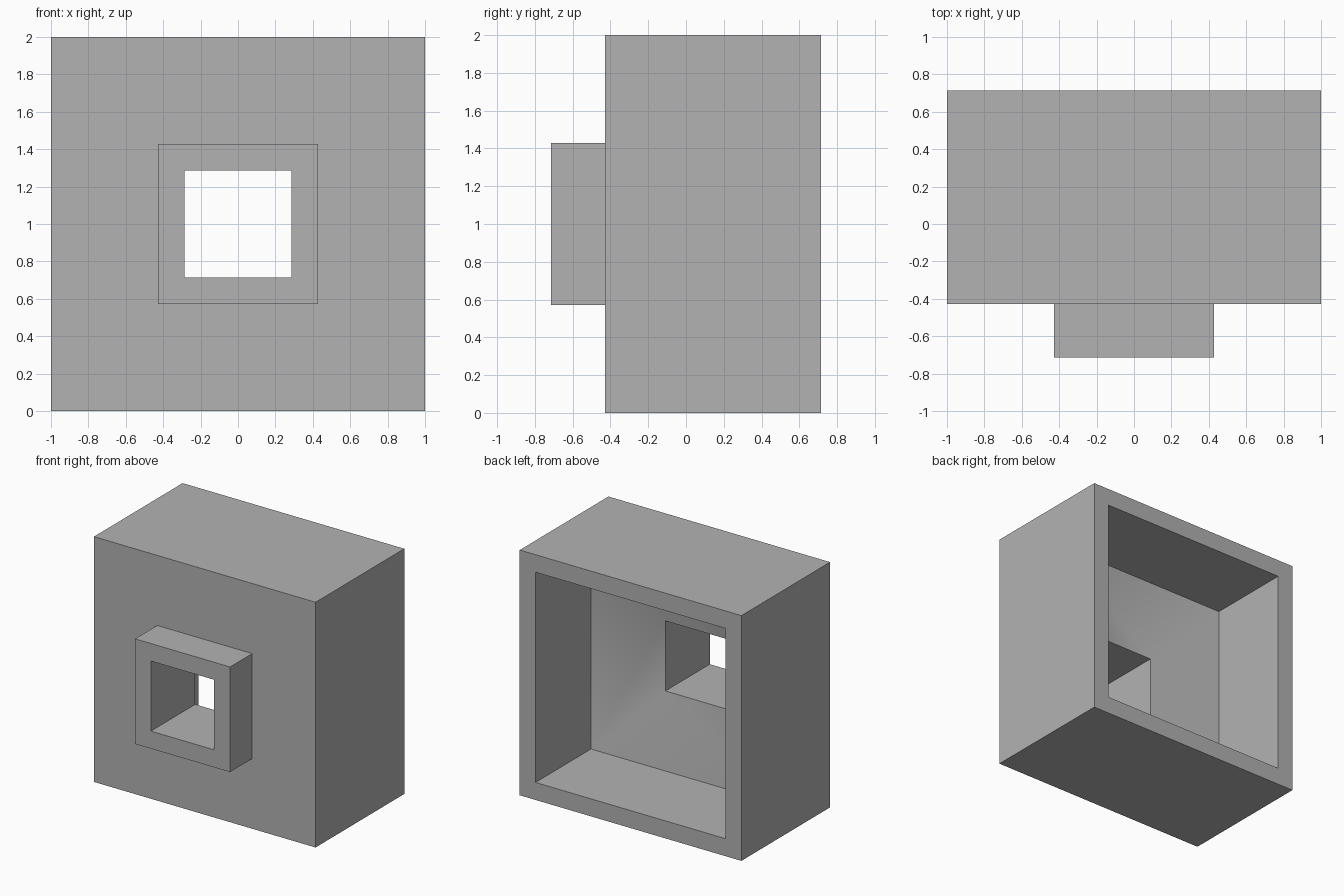
import bpy
import bmesh

cube = bpy.data.objects.get("Cube")
if cube:
    bpy.data.objects.remove(cube, do_unlink=True)

UNIT = 1 / 7  # wall thickness
GREY = (0.448, 0.448, 0.448, 1)

mat = bpy.data.materials.new("plain grey")
mat.use_nodes = True
mat.diffuse_color = GREY
mat.node_tree.nodes["Principled BSDF"].inputs["Base Color"].default_value = GREY

# Closed section as (half width, depth), in wall thicknesses
section = [
    (3, -5), (3, -3),           # spout outside
    (7, -3), (7, 5),            # box outside
    (6, 5), (6, 0),             # rear rim and cavity walls
    (2, -1), (2, -5),           # shallow funnel and square passage
]
corners = [(-1, -1), (1, -1), (1, 1), (-1, 1)]

# Sweep the section around the four corners
bm = bmesh.new()
rings = [[bm.verts.new((sx * half * UNIT, y * UNIT, 1 + sz * half * UNIT))
          for sx, sz in corners] for half, y in section]
for i, ring in enumerate(rings):
    after = rings[(i + 1) % len(rings)]
    for j in range(4):
        k = (j + 1) % 4
        bm.faces.new((ring[j], ring[k], after[k], after[j]))
bmesh.ops.recalc_face_normals(bm, faces=bm.faces)

mesh = bpy.data.meshes.new("hollow_box_with_spout")
bm.to_mesh(mesh)
bm.free()
mesh.materials.append(mat)
box = bpy.data.objects.new("hollow_box_with_spout", mesh)
bpy.context.collection.objects.link(box)

# Soft creases in the funnel, sharp edges elsewhere
bpy.ops.object.select_all(action="DESELECT")
box.select_set(True)
bpy.context.view_layer.objects.active = box
bpy.ops.object.shade_smooth_by_angle()
